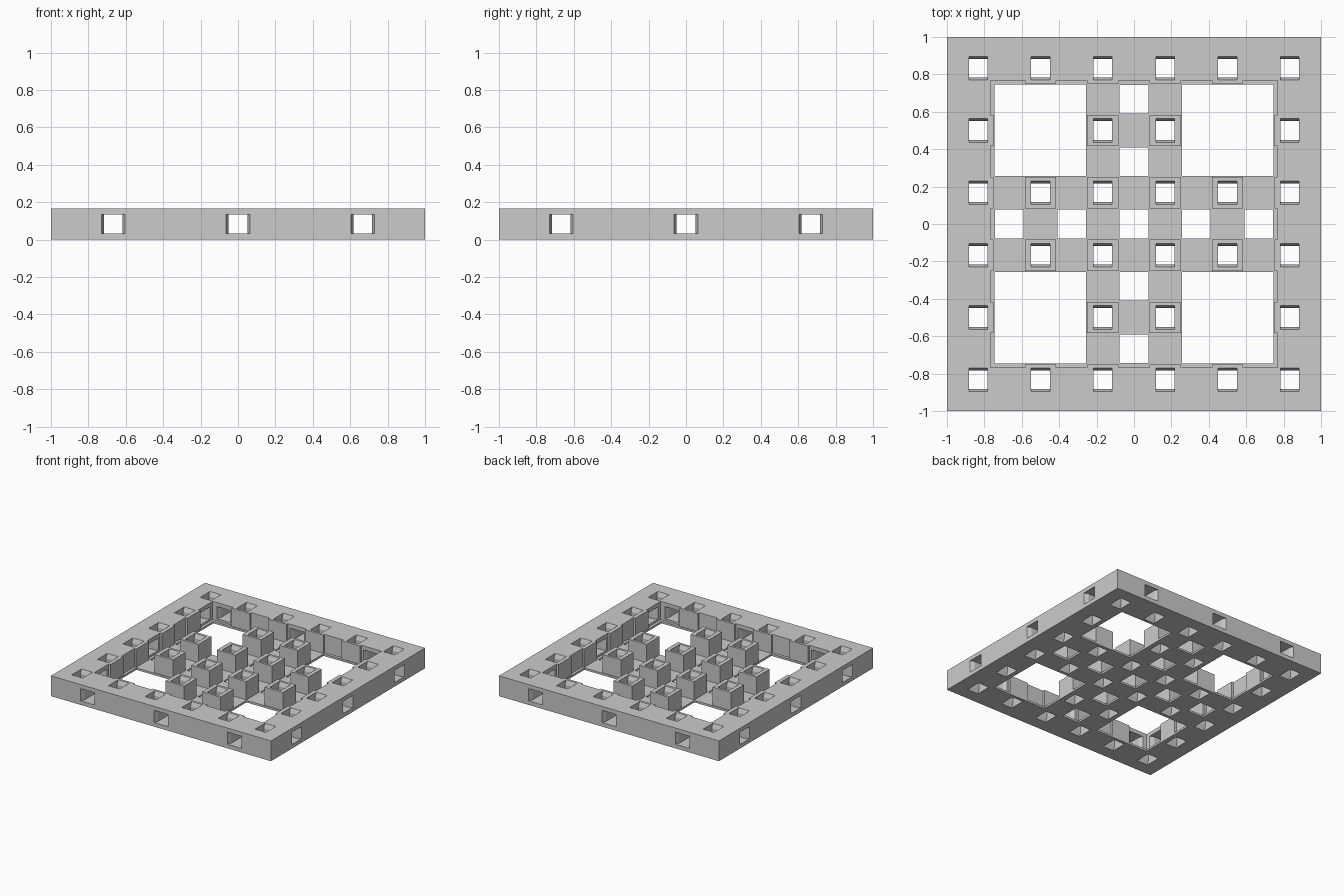
import bpy, bmesh
from mathutils import Matrix

if "Cube" in bpy.data.objects:
    bpy.data.objects.remove(bpy.data.objects["Cube"])

U = 1 / 6            # grid pitch and overall height
FLOOR = 0.0167       # floor thickness
WALL, PAD = 0.767, 0.75   # inner wall and pad faces

grey = bpy.data.materials.new("light_grey")
grey.diffuse_color = (0.6, 0.6, 0.6, 1)
grey.use_nodes = True
grey.node_tree.nodes["Principled BSDF"].inputs["Base Color"].default_value = grey.diffuse_color


def make(name, bm, helper=False):
    bmesh.ops.recalc_face_normals(bm, faces=bm.faces)
    me = bpy.data.meshes.new(name)
    bm.to_mesh(me)
    bm.free()
    me.materials.append(grey)
    ob = bpy.data.objects.new(name, me)
    bpy.context.collection.objects.link(ob)
    if helper:
        ob.hide_render = True
        ob.display_type = 'WIRE'
    return ob


def box(bm, x0, x1, y0, y1, z0, z1):
    m = Matrix.Translation(((x0 + x1) / 2, (y0 + y1) / 2, (z0 + z1) / 2))
    bmesh.ops.create_cube(bm, size=1, matrix=m @ Matrix.Diagonal((x1 - x0, y1 - y0, z1 - z0, 1)))


def prism(bm, pts, vec):
    """Extrude a closed outline along a vector."""
    f = bm.faces.new([bm.verts.new(p) for p in pts])
    r = bmesh.ops.extrude_face_region(bm, geom=[f])
    new = [v for v in r["geom"] if isinstance(v, bmesh.types.BMVert)]
    bmesh.ops.translate(bm, verts=new, vec=vec)


def slot(a, b, wide=0.0635, narrow=0.05, d=0.035):
    """Side outline of a slot flared at both ends a and b, as (across, along)."""
    half = [(wide, a - 0.01), (wide, a), (narrow, a + d), (narrow, b - d), (wide, b), (wide, b + 0.01)]
    return half + [(-w, t) for w, t in reversed(half)]


# Solid block
bm = bmesh.new()
box(bm, -1, 1, -1, 1, 0, U)
tray = make("connector_tray", bm)

# Recess outline, notched inwards where pads stand on the walls
side = [(-WALL, -WALL)]
for c in (-3, -1, 1, 3):
    l, r = (c - 1) * U / 2, (c + 1) * U / 2
    l, r = c * U - U / 2, c * U + U / 2
    side += [(l, -WALL), (l, -PAD), (r, -PAD), (r, -WALL)]
outline = []
for k in range(4):
    for x, y in side:
        for _ in range(k):
            x, y = -y, x
        outline.append((x, y, FLOOR))
bm = bmesh.new()
prism(bm, outline, (0, 0, 0.3))
recess = make("recess_cutter", bm, True)

# Inner posts in a cross pattern
bm = bmesh.new()
for i in (-3, -1, 1, 3):
    for j in (-3, -1, 1, 3):
        if abs(i) + abs(j) < 6:
            x, y, h = i * U, j * U, U / 2
            box(bm, x - h, x + h, y - h, y + h, FLOOR / 2, U)
posts = make("inner_posts", bm, True)

# Openings
bm = bmesh.new()
# large corner windows in the floor
for sx in (-1, 1):
    for sy in (-1, 1):
        xs, ys = sorted((sx * 0.256, sx * 0.745)), sorted((sy * 0.256, sy * 0.745))
        box(bm, *xs, *ys, -0.1, 0.1)
# square floor holes along the cross
for i in range(-4, 5, 2):
    for x, y in {(i * U, 0.0), (0.0, i * U)}:
        h = 0.077
        box(bm, x - h, x + h, y - h, y + h, -0.1, 0.1)
# flared vertical slots through border and posts
for i in range(-5, 6, 2):
    for j in range(-5, 6, 2):
        if max(abs(i), abs(j)) == 5 or abs(i) + abs(j) < 6:
            pts = [(i * U - 0.05, j * U + w, t) for w, t in slot(0, U)]
            prism(bm, pts, (0.1, 0, 0))
# flared tunnels through the four outer walls
for c in (-4 * U, 0, 4 * U):
    for s in (-1, 1):
        prof = slot(WALL, 1)
        z = U / 2 - 0.05
        prism(bm, [(c + w, s * t, z) for w, t in prof], (0, 0, 0.1))
        prism(bm, [(s * t, c + w, z) for w, t in prof], (0, 0, 0.1))
openings = make("opening_cutter", bm, True)

for ob, op in ((recess, 'DIFFERENCE'), (posts, 'UNION'), (openings, 'DIFFERENCE')):
    m = tray.modifiers.new(ob.name, 'BOOLEAN')
    m.object, m.operation, m.solver = ob, op, 'EXACT'
